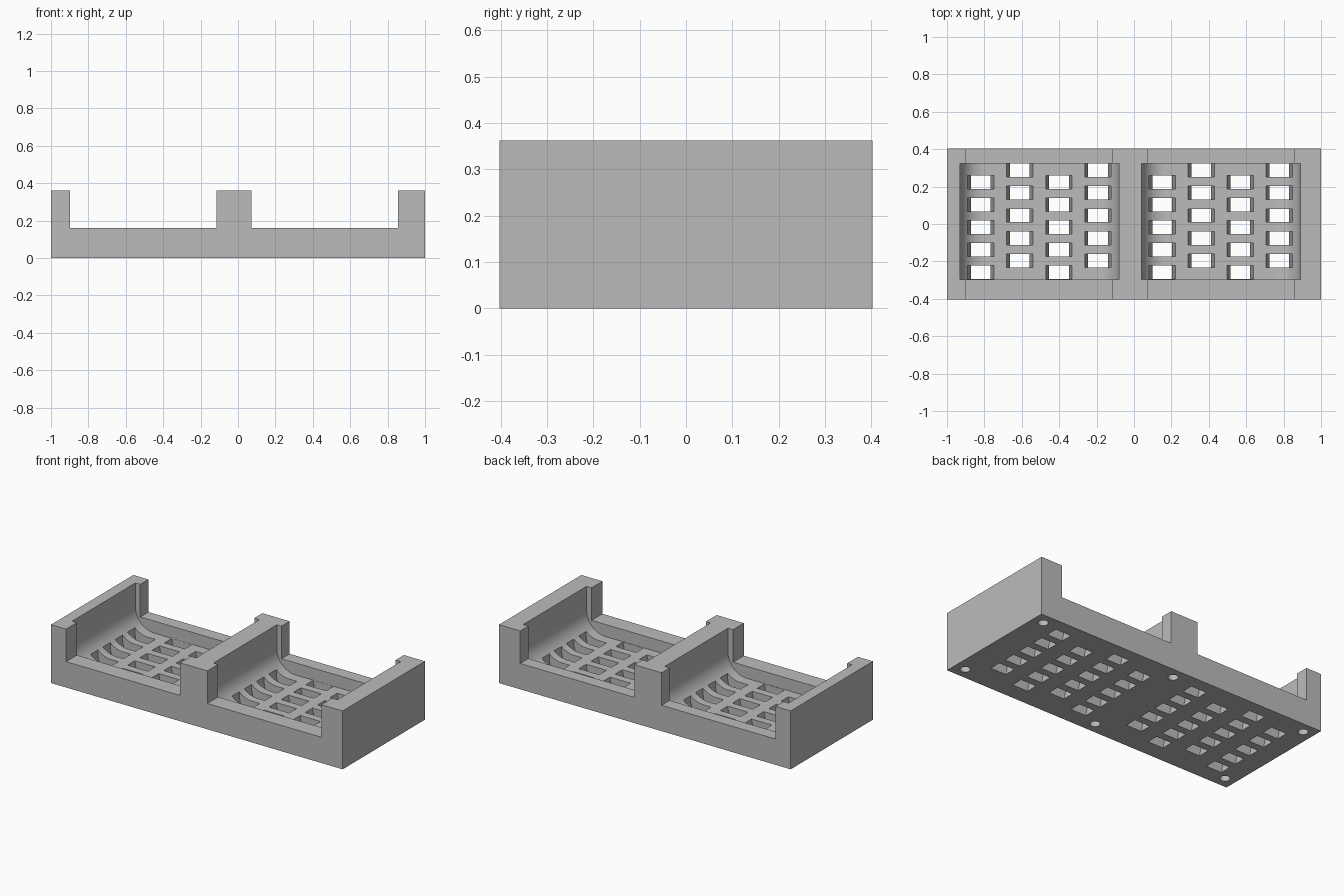
import bpy, bmesh, math

cube = bpy.data.objects.get("Cube")
if cube:
    bpy.data.objects.remove(cube, do_unlink=True)

HALF_Y = 0.403
TOP, LIP, FLOOR = 0.362, 0.16, 0.085
FILLET = 0.13

grey = bpy.data.materials.new("light_grey")
grey.use_nodes = True
colour = (0.5, 0.5, 0.5, 1)
grey.diffuse_color = colour
grey.node_tree.nodes["Principled BSDF"].inputs["Base Color"].default_value = colour


def prism(name, profile, y0, y1):
    """Extrude an x-z profile from y0 to y1."""
    bm = bmesh.new()
    face = bm.faces.new([bm.verts.new((x, y0, z)) for x, z in profile])
    new = bmesh.ops.extrude_face_region(bm, geom=[face])["geom"]
    bmesh.ops.translate(bm, vec=(0, y1 - y0, 0),
                        verts=[v for v in new if isinstance(v, bmesh.types.BMVert)])
    bmesh.ops.recalc_face_normals(bm, faces=bm.faces)
    return finish(name, bm)


def finish(name, bm):
    mesh = bpy.data.meshes.new(name)
    bm.to_mesh(mesh)
    bm.free()
    mesh.materials.append(grey)
    obj = bpy.data.objects.new(name, mesh)
    bpy.context.scene.collection.objects.link(obj)
    return obj


def pocket_profile(x0, x1):
    """Trough with rounded bottom corners, open at the top."""
    pts = [(x1, TOP + 0.1), (x0, TOP + 0.1)]
    steps = 16
    for cx, start in ((x0 + FILLET, math.pi), (x1 - FILLET, 1.5 * math.pi)):
        for i in range(steps + 1):
            a = start + i / steps * math.pi / 2
            pts.append((cx + FILLET * math.cos(a), FLOOR + FILLET + FILLET * math.sin(a)))
    return pts


def slot_profile(cx):
    """Slot narrowing toward the underside."""
    half = [(0.053, -0.05), (0.053, 0), (0.07, FLOOR), (0.07, 0.3)]
    return [(cx + x, z) for x, z in half] + [(cx - x, z) for x, z in reversed(half)]


# Solid tray body with low front and back lips between the upright walls
outline = [(-1, 0), (1, 0), (1, TOP), (0.855, TOP), (0.855, LIP), (0.072, LIP),
           (0.072, TOP), (-0.115, TOP), (-0.115, LIP), (-0.897, LIP),
           (-0.897, TOP), (-1, TOP)]
tray = prism("tray", outline, -HALF_Y, HALF_Y)

pockets, slots = [], []
for side, x0 in (("right", -0.93), ("left", 0.04)):
    # Rounded pocket
    pockets.append(prism(side + "_pocket_cutter", pocket_profile(x0, x0 + 0.85), -0.297, 0.3235))
    # Staggered columns of drain slots
    for col in range(4):
        cx = x0 + 0.111 + 0.2086 * col
        for row in range(5):
            cy = (0.2865 if col % 2 else 0.2235) - 0.1205 * row
            slots.append(prism("slot_cutter", slot_profile(cx), cy - 0.036, cy + 0.036))

# Blind round holes in the underside
for x in (-0.93, 0, 0.93):
    for y in (-0.333, 0.333):
        bm = bmesh.new()
        bmesh.ops.create_cone(bm, cap_ends=True, segments=32, radius1=0.029,
                              radius2=0.029, depth=0.24)
        bmesh.ops.translate(bm, vec=(x, y, 0), verts=bm.verts)
        slots.append(finish("foot_hole_cutter", bm))

# Cut the pockets, then the slots and holes
for label, cutters in (("pockets", pockets), ("openings", slots)):
    group = bpy.data.collections.new(label)
    for c in cutters:
        c.hide_render = True
        group.objects.link(c)
    cut = tray.modifiers.new(label, 'BOOLEAN')
    cut.operation = 'DIFFERENCE'
    cut.operand_type = 'COLLECTION'
    cut.collection = group
    cut.solver = 'EXACT'

# Bake the cuts and remove the cutters
bpy.context.view_layer.update()
graph = bpy.context.evaluated_depsgraph_get()
tray_mesh = bpy.data.meshes.new_from_object(tray.evaluated_get(graph))
tray.modifiers.clear()
tray.data = tray_mesh
for c in pockets + slots:
    bpy.data.objects.remove(c, do_unlink=True)
for label in ("pockets", "openings"):
    bpy.data.collections.remove(bpy.data.collections[label])

# Smooth the rounded corners only
bpy.ops.object.select_all(action='DESELECT')
tray.select_set(True)
bpy.context.view_layer.objects.active = tray
bpy.ops.object.shade_smooth_by_angle(angle=math.radians(25))
weights = tray.modifiers.new("weighted_normals", 'WEIGHTED_NORMAL')
weights.keep_sharp = True
